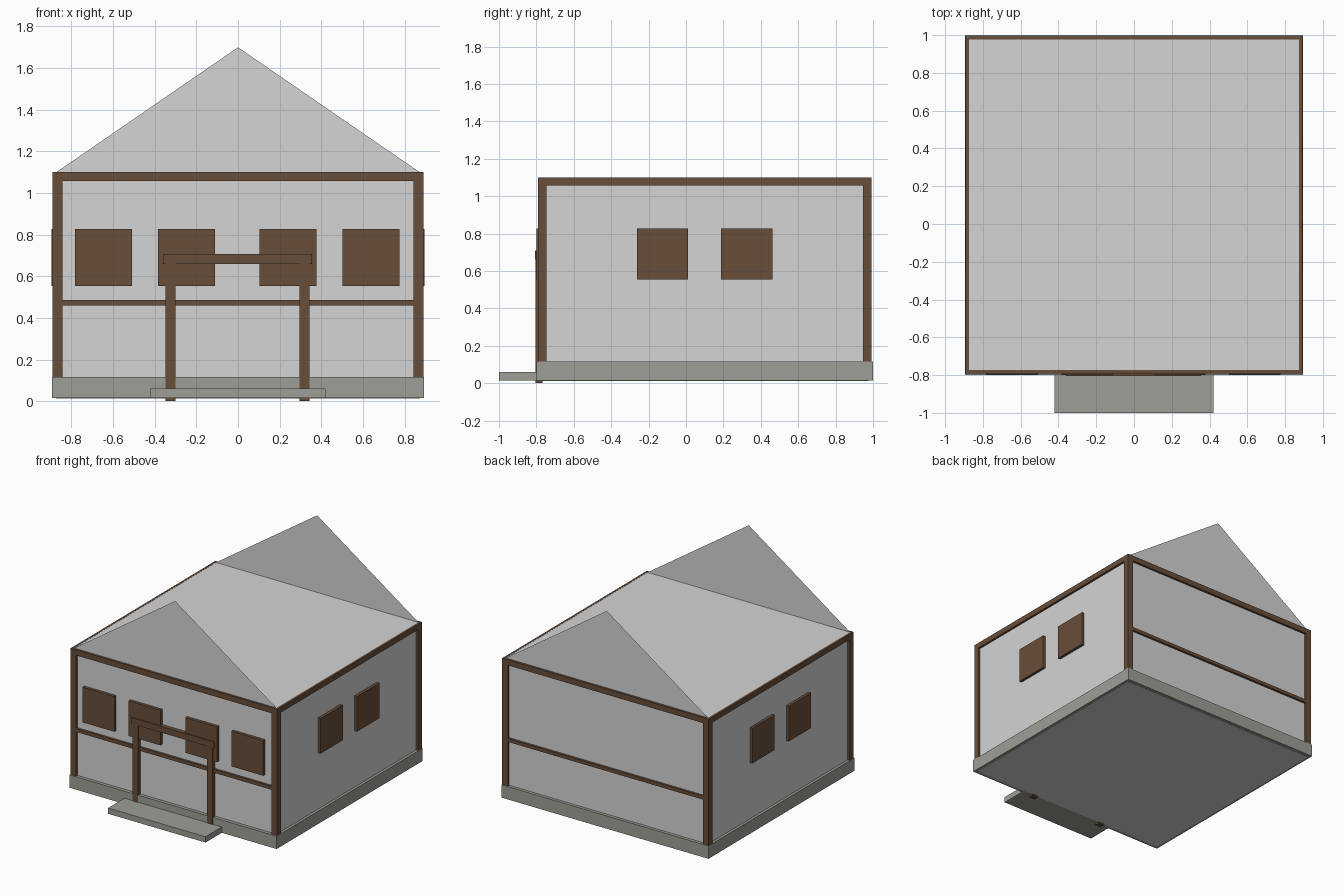
import bpy, bmesh

if "Cube" in bpy.data.objects:
    bpy.data.objects.remove(bpy.data.objects["Cube"])


def material(name, rgb):
    m = bpy.data.materials.new(name)
    m.diffuse_color = (*rgb, 1.0)
    m.use_nodes = True
    m.node_tree.nodes["Principled BSDF"].inputs["Base Color"].default_value = m.diffuse_color
    return m


PLASTER = material("pale_grey_plaster", (0.66, 0.66, 0.66))
WOOD = material("brown_wood", (0.138, 0.077, 0.043))
STONE = material("grey_stone", (0.335, 0.345, 0.305))


def add_mesh(name, bm, mat):
    mesh = bpy.data.meshes.new(name)
    bm.to_mesh(mesh)
    bm.free()
    mesh.materials.append(mat)
    ob = bpy.data.objects.new(name, mesh)
    bpy.context.collection.objects.link(ob)
    return ob


def box(name, x, y, z, mat):
    """Box from (min, max) ranges on each axis."""
    bm = bmesh.new()
    bmesh.ops.create_cube(bm, size=1)
    for v in bm.verts:
        v.co = [r[0] if c < 0 else r[1] for c, r in zip(v.co, (x, y, z))]
    return add_mesh(name, bm, mat)


# main sizes
WX = 0.874                 # wall half width
WF, WB = -0.774, 0.976     # wall front and back
OX = 0.891                 # outer face of the timber frame
OF, OB = -0.791, 0.993
TOP = 1.10

# stone base, front step and wall block
box("stone_base", (-0.894, 0.894), (-0.80, 1.0), (0.015, 0.115), STONE)
box("front_step", (-0.42, 0.42), (-1.0, -0.79), (0.015, 0.06), STONE)
box("wall_block", (-WX, WX), (WF, WB), (0.012, TOP - 0.001), PLASTER)

# thin gable triangles, front and back
for label, y in (("front", WF), ("back", WB)):
    bm = bmesh.new()
    bm.faces.new([bm.verts.new(p) for p in
                  ((-WX, y, TOP - 0.001), (WX, y, TOP - 0.001), (0, y, 1.70))])
    if label == "back":
        bmesh.ops.reverse_faces(bm, faces=bm.faces[:])
    add_mesh(label + "_gable", bm, PLASTER)

# corner posts, made of two boards so the wall top stays clear
for side, s in (("left", -1), ("right", 1)):
    for label, y0, d in (("front", OF, 1), ("back", OB, -1)):
        xs = sorted((s * 0.842, s * OX))
        ys = sorted((y0, y0 + d * 0.046))
        box(f"{label}_{side}_post", xs, ys, (0.10, 1.06), WOOD)

# top beams all round, middle rails on front and back
for label, ys in (("front", (OF, WF)), ("back", (WB, OB))):
    box(label + "_top_beam", (-OX, OX), ys, (1.057, TOP), WOOD)
    box(label + "_middle_rail", (-0.85, 0.85), ys, (0.46, 0.487), WOOD)
for side, xs in (("left", (-OX, -WX)), ("right", (WX, OX))):
    box(side + "_top_beam", xs, (WF, WB), (1.057, TOP), WOOD)

# shutters: four on the front, two on each side
H = 0.137
for i, x in enumerate((-0.646, -0.248, 0.241, 0.639)):
    box(f"front_shutter_{i + 1}", (x - H, x + H), (-0.798, WF + 0.01), (0.554, 0.828), WOOD)
for side, xs in (("left", (-0.896, -WX + 0.01)), ("right", (WX - 0.01, 0.896))):
    for i, y in enumerate((-0.125, 0.325)):
        box(f"{side}_shutter_{i + 1}", xs, (y - H, y + H), (0.554, 0.828), WOOD)

# door frame: two posts and a lintel
for side, x in (("left", -0.325), ("right", 0.32)):
    box(f"door_{side}_post", (x - 0.024, x + 0.024), (-0.804, -0.766), (0.0, 0.67), WOOD)
box("door_lintel", (-0.36, 0.356), (-0.806, -0.766), (0.66, 0.708), WOOD)
